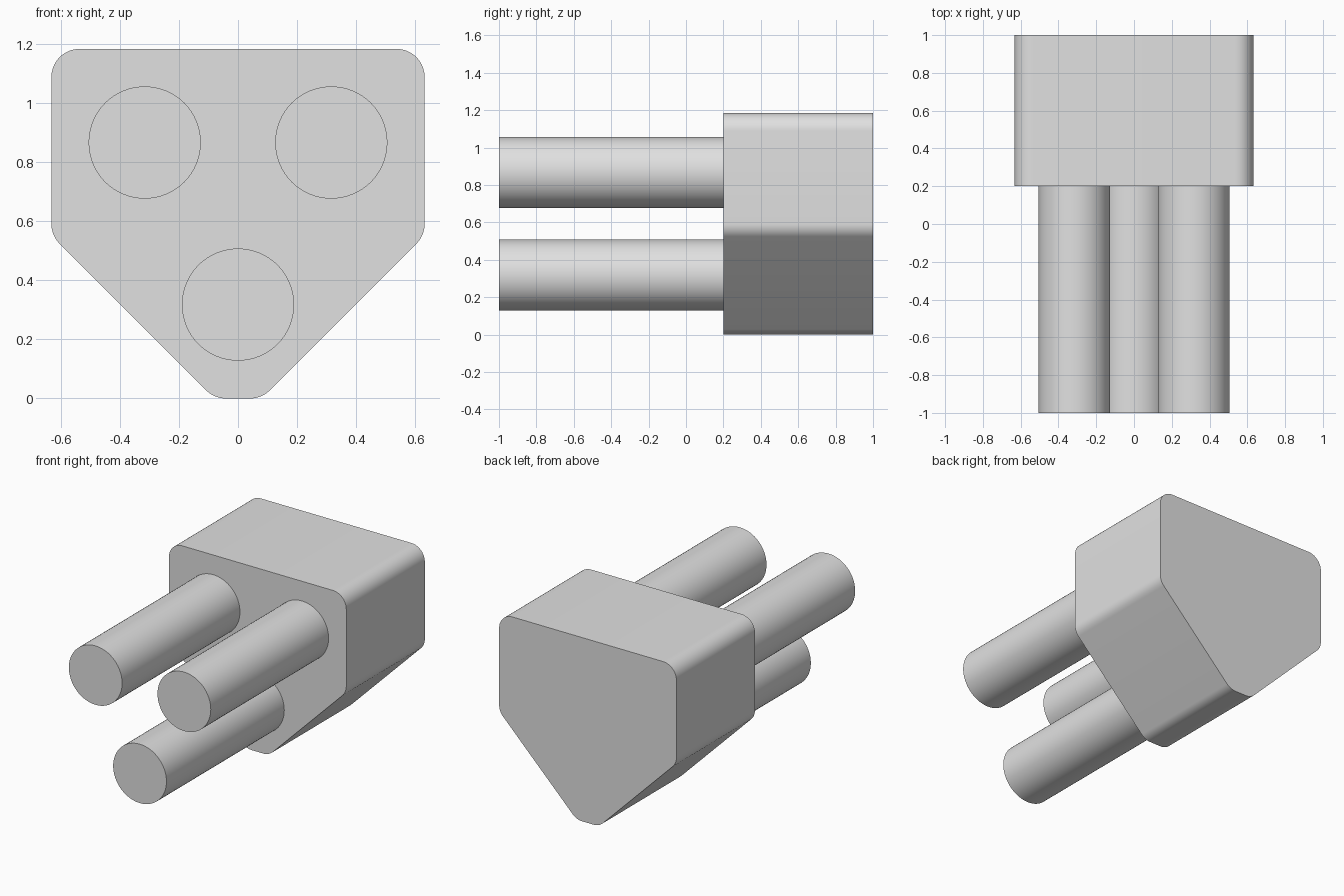
import bpy, bmesh, math
from mathutils import Matrix, Vector

cube = bpy.data.objects.get("Cube")
if cube:
    bpy.data.objects.remove(cube, do_unlink=True)

grey = bpy.data.materials.new("light grey")
grey.diffuse_color = (0.75, 0.75, 0.75, 1)
grey.use_nodes = True
grey.node_tree.nodes["Principled BSDF"].inputs["Base Color"].default_value = (0.75, 0.75, 0.75, 1)


def finish(bm, name):
    """Turn a bmesh into a grey object that is smooth except at sharp edges."""
    bmesh.ops.recalc_face_normals(bm, faces=bm.faces)
    mesh = bpy.data.meshes.new(name)
    bm.to_mesh(mesh)
    bm.free()
    mesh.materials.append(grey)
    obj = bpy.data.objects.new(name, mesh)
    bpy.context.collection.objects.link(obj)
    bpy.ops.object.select_all(action='DESELECT')
    obj.select_set(True)
    bpy.context.view_layer.objects.active = obj
    bpy.ops.object.shade_smooth_by_angle(angle=math.radians(30))
    return obj


def rounded(corners, radius, steps=10):
    """Replace each corner of a counterclockwise convex outline by an arc."""
    points = []
    for i, corner in enumerate(corners):
        p = Vector(corner)
        d_in = (p - Vector(corners[i - 1])).normalized()
        d_out = (Vector(corners[(i + 1) % len(corners)]) - p).normalized()
        turn = d_in.angle(d_out)
        start = p - d_in * radius * math.tan(turn / 2)
        centre = start + Vector((-d_in.y, d_in.x)) * radius
        for k in range(steps + 1):
            points.append(centre + Matrix.Rotation(turn * k / steps, 2) @ (start - centre))
    return points


# Housing: rounded pentagon-like profile extruded along y
half = [(0.08, 0), (0.632, 0.552), (0.632, 1.184)]
outline = half + [(-x, z) for x, z in reversed(half)]
bm = bmesh.new()
face = bm.faces.new([bm.verts.new((p.x, 0.2, p.y)) for p in rounded(outline, 0.095)])
extruded = bmesh.ops.extrude_face_region(bm, geom=[face], use_keep_orig=True)
bmesh.ops.translate(bm, vec=(0, 0.8, 0),
                    verts=[v for v in extruded["geom"] if isinstance(v, bmesh.types.BMVert)])
finish(bm, "housing")

# Three round pins reaching forward from the housing
for name, x, z in (("left_pin", 0.316, 0.867), ("right_pin", -0.316, 0.867), ("lower_pin", 0, 0.318)):
    bm = bmesh.new()
    bmesh.ops.create_cone(bm, cap_ends=True, segments=64, radius1=0.19, radius2=0.19, depth=1.2,
                          matrix=Matrix.Translation((x, -0.4, z)) @ Matrix.Rotation(math.pi / 2, 4, 'X'))
    finish(bm, name)
